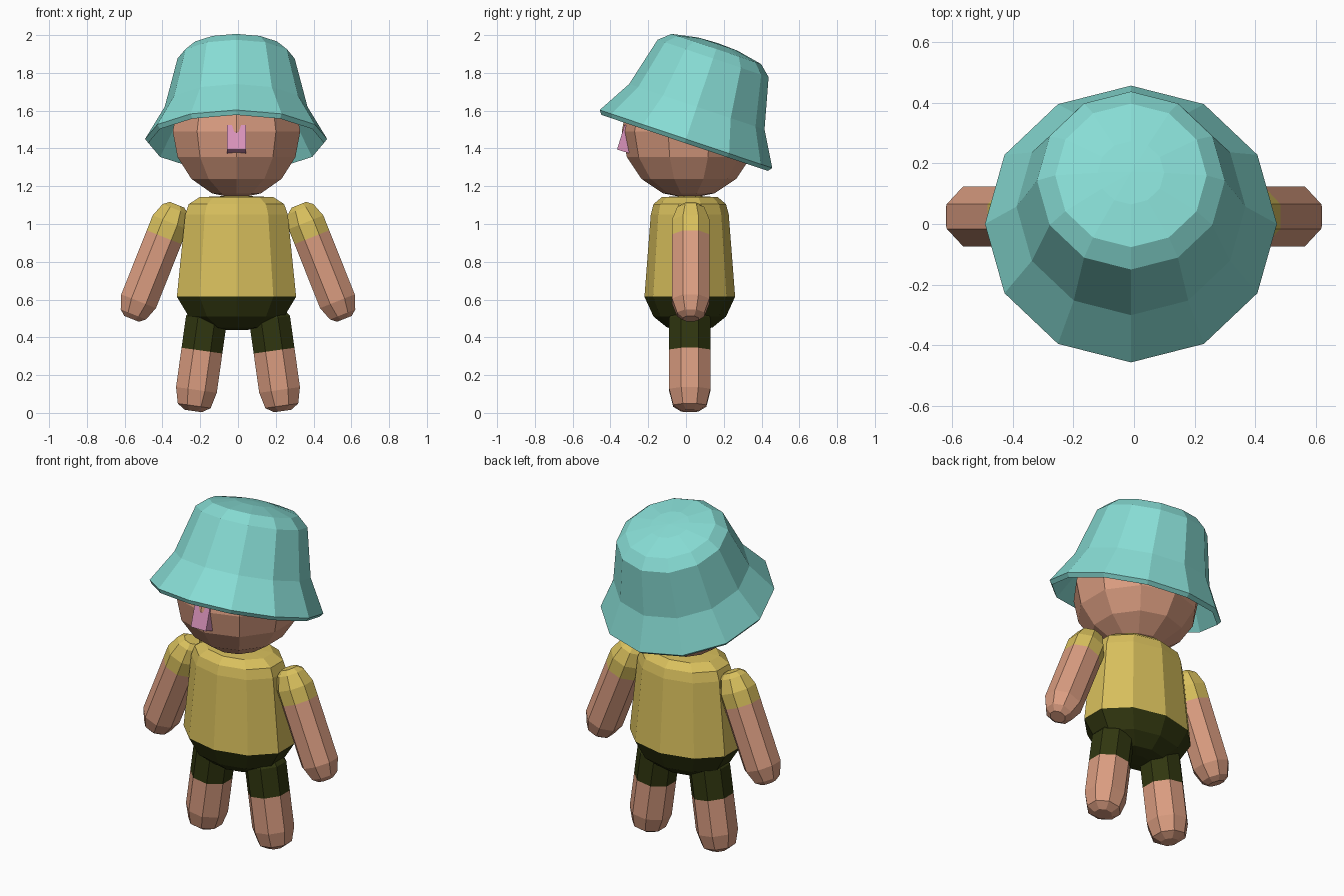
import bpy, bmesh, math
from mathutils import Matrix, Vector

if "Cube" in bpy.data.objects:
    bpy.data.objects.remove(bpy.data.objects["Cube"])


def material(name, rgb):
    m = bpy.data.materials.new(name)
    m.diffuse_color = (*rgb, 1)
    m.use_nodes = True
    m.node_tree.nodes["Principled BSDF"].inputs["Base Color"].default_value = m.diffuse_color
    return m


TEAL = material("teal", (0.242, 0.716, 0.658))
SKIN = material("skin", (0.70, 0.335, 0.217))
YELLOW = material("yellow", (0.69, 0.525, 0.109))
GREEN = material("dark green", (0.030, 0.037, 0.005))
PINK = material("pink", (0.70, 0.29, 0.50))


def finish(bm, name, mats, matrix=Matrix(), mirror=False):
    bmesh.ops.recalc_face_normals(bm, faces=bm.faces)
    bm.transform(matrix)
    mesh = bpy.data.meshes.new(name)
    bm.to_mesh(mesh)
    bm.free()
    for m in mats:
        mesh.materials.append(m)
    ob = bpy.data.objects.new(name, mesh)
    bpy.context.collection.objects.link(ob)
    if mirror:
        ob.modifiers.new("mirror", 'MIRROR')
    return ob


def lathe(name, profile, segs, mats, phase=0.0, scale=(1, 1), split=None,
          matrix=Matrix(), mirror=False):
    """Rings of (radius, height); faces below the split height get material 1."""
    bm = bmesh.new()
    rings = []
    for r, z in profile:
        ring = []
        for i in range(segs if r else 1):
            a = phase + 2 * math.pi * i / segs
            ring.append(bm.verts.new((r * math.sin(a) * scale[0],
                                      -r * math.cos(a) * scale[1], z)))
        rings.append(ring)
    for a, b in zip(rings, rings[1:]):
        for i in range(segs):
            j = (i + 1) % segs
            quad = [a[i % len(a)], a[j % len(a)], b[j % len(b)], b[i % len(b)]]
            f = bm.faces.new(list(dict.fromkeys(quad)))
            if split is not None and f.calc_center_median().z < split:
                f.material_index = 1
    for ring in (rings[0], rings[-1]):
        if len(ring) > 1:
            f = bm.faces.new(ring)
            if split is not None and ring[0].co.z < split:
                f.material_index = 1
    return finish(bm, name, mats, matrix, mirror)


def tilt(loc, angle, axis):
    return Matrix.Translation(loc) @ Matrix.Rotation(math.radians(angle), 4, axis)


# Bucket hat with a flared brim and an inner lining, tipped backwards
lathe("hat",
      [(0, 0.535), (0.11, 0.53), (0.25, 0.503), (0.31, 0.45), (0.378, 0.18),
       (0.482, 0), (0.465, -0.022), (0.352, 0.17), (0.285, 0.43), (0, 0.50)],
      12, [TEAL], matrix=tilt((-0.01, 0, 1.45), -18.6, 'X'))

# Ball head
R = 0.355
lathe("head",
      [(R * math.sin(math.pi * k / 8) if 0 < k < 8 else 0,
        R * math.cos(math.pi * k / 8)) for k in range(9)],
      10, [SKIN], matrix=Matrix.Translation((-0.008, 0.015, 1.49)))

# Wedge nose
bm = bmesh.new()
side = [(-0.325, 1.525), (-0.365, 1.395), (-0.295, 1.372), (-0.25, 1.50)]
left, right = [[bm.verts.new((x, y, z)) for y, z in side] for x in (-0.058, 0.042)]
bm.faces.new(left)
bm.faces.new(right)
for i in range(4):
    j = (i + 1) % 4
    bm.faces.new((left[i], left[j], right[j], right[i]))
finish(bm, "nose", [PINK])

# Torso: shirt above, shorts below the hem
lathe("torso",
      [(0.20, 1.148), (0.62, 1.142), (0.80, 1.105), (0.86, 1.05), (1, 0.615),
       (0.80, 0.51), (0.50, 0.452), (0.20, 0.44)],
      10, [YELLOW, GREEN], scale=(0.332, 0.24), split=0.615,
      matrix=Matrix.Translation((-0.008, 0.02, 0)))

# Arms with short sleeves, mirrored
lathe("arms",
      [(0.045, 0.325), (0.078, 0.30), (0.107, 0.225), (0.107, 0.14),
       (0.107, -0.225), (0.078, -0.30), (0.045, -0.325)],
      8, [YELLOW, SKIN], phase=math.pi / 8, split=0.14,
      matrix=tilt((0.443, 0.025, 0.80), -21.7, 'Y'), mirror=True)

# Legs with short trouser legs, mirrored
lathe("legs",
      [(0.075, 0.26), (0.118, 0.20), (0.118, 0.03), (0.118, -0.18),
       (0.095, -0.265), (0.05, -0.293)],
      8, [GREEN, SKIN], phase=math.pi / 8, split=0.03,
      matrix=tilt((0.195, 0.02, 0.30), -8, 'Y'), mirror=True)
